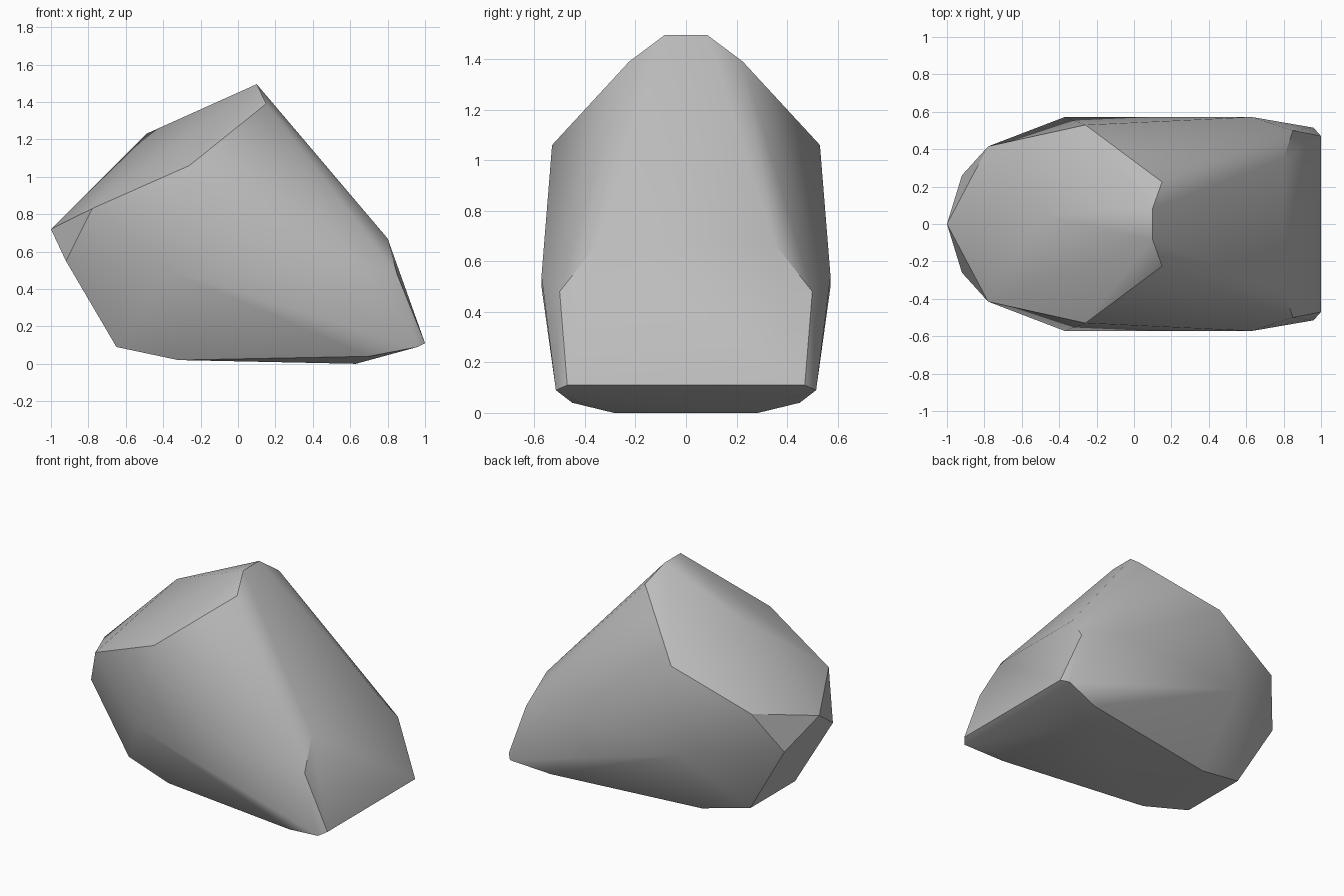
import bpy
import bmesh
import math

cube = bpy.data.objects.get("Cube")
if cube:
    bpy.data.objects.remove(cube, do_unlink=True)

# Stone colour
stone = bpy.data.materials.new("grey stone")
stone.use_nodes = True
colour = (0.5, 0.5, 0.5, 1)
stone.diffuse_color = colour
stone.node_tree.nodes["Principled BSDF"].inputs["Base Color"].default_value = colour

# Corners of one half of the boulder, mirrored across y
half = [
    (0.10, 0.085, 1.495), (0.15, 0.225, 1.39),                    # peak
    (-0.26, 0.53, 1.06), (-0.78, 0.415, 0.83),                    # upper rim
    (-0.37, 0.572, 0.50), (0.63, 0.572, 0.54),                    # widest flank
    (0.80, 0.35, 0.67), (0.85, 0.50, 0.48),                       # steep face
    (1.00, 0.47, 0.11), (0.96, 0.515, 0.09),                      # toe
    (-0.92, 0.26, 0.55), (-0.65, 0.24, 0.09),                     # blunt end
    (-0.32, 0.29, 0.02), (0.63, 0.285, 0.0), (0.70, 0.45, 0.04),  # underside
]
middle = [(-1.0, 0.0, 0.72), (-0.49, 0.045, 1.23)]
points = middle + [(x, y * side, z) for x, y, z in half for side in (1, -1)]

# Wrap the corners in a faceted skin
bm = bmesh.new()
for p in points:
    bm.verts.new(p)
hull = bmesh.ops.convex_hull(bm, input=bm.verts[:])
loose = {g for g in hull["geom_interior"] + hull["geom_unused"]
         if isinstance(g, bmesh.types.BMVert)}
bmesh.ops.delete(bm, geom=list(loose), context="VERTS")
bmesh.ops.recalc_face_normals(bm, faces=bm.faces[:])
bmesh.ops.dissolve_limit(bm, angle_limit=math.radians(1),
                         verts=bm.verts[:], edges=bm.edges[:])
mesh = bpy.data.meshes.new("boulder")
bm.to_mesh(mesh)
bm.free()
mesh.materials.append(stone)

boulder = bpy.data.objects.new("boulder", mesh)
bpy.context.collection.objects.link(boulder)

# Soft shading with crisp ridges
bpy.ops.object.select_all(action="DESELECT")
boulder.select_set(True)
bpy.context.view_layer.objects.active = boulder
bpy.ops.object.shade_smooth_by_angle(angle=math.radians(30))
